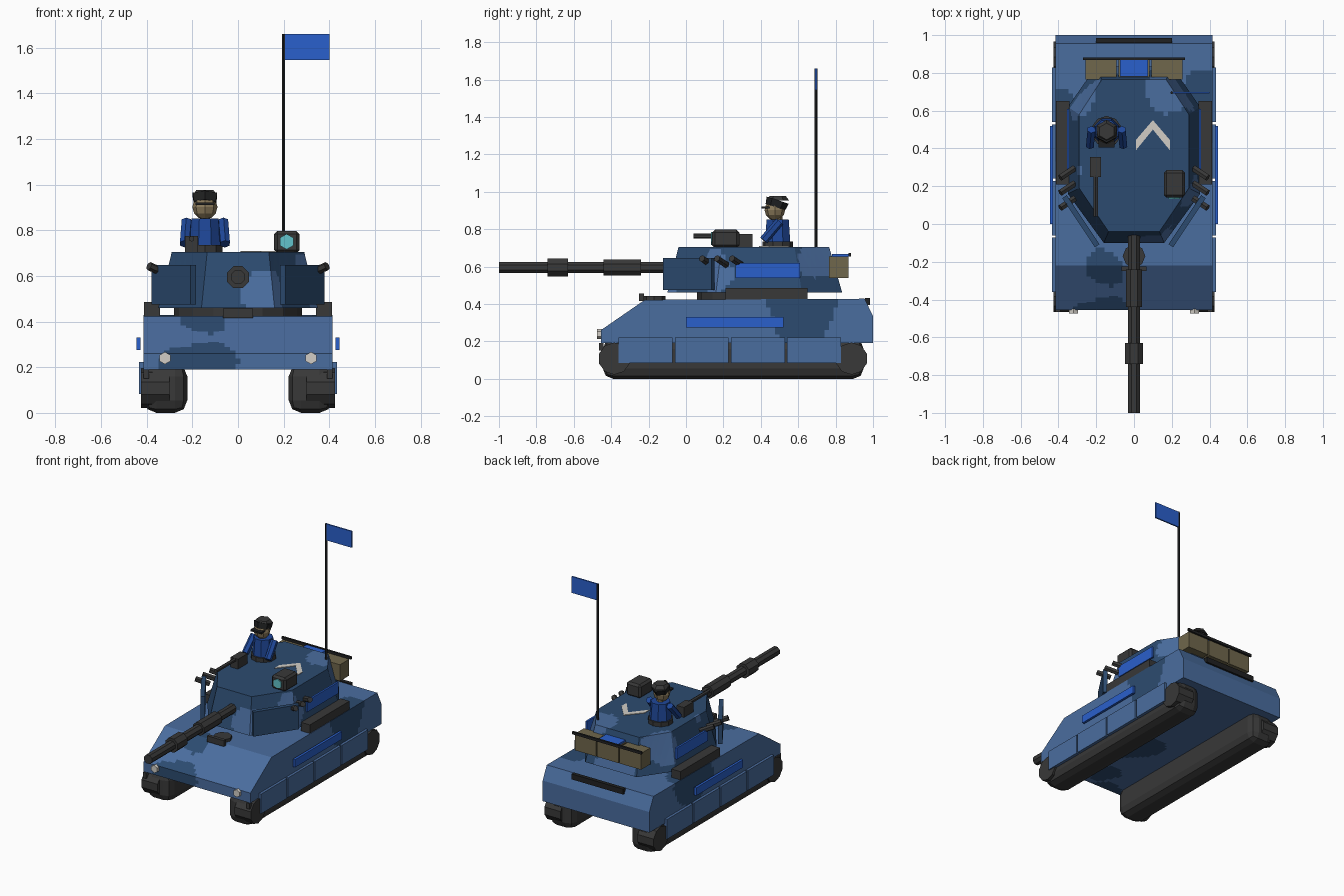
import bpy, bmesh, math
from mathutils import Vector, Matrix

if "Cube" in bpy.data.objects:
    bpy.data.objects.remove(bpy.data.objects["Cube"])


def material(name, hexa):
    m = bpy.data.materials.new(name)
    srgb = [int(hexa[i:i + 2], 16) / 255 for i in (0, 2, 4)]
    m.diffuse_color = [c / 12.92 if c <= 0.04 else ((c + 0.055) / 1.055) ** 2.4 for c in srgb] + [1]
    m.use_nodes = True
    m.node_tree.nodes["Principled BSDF"].inputs["Base Color"].default_value = m.diffuse_color
    return m


BLUE = material("armour blue", "4A6D9F")
NAVY = material("camouflage navy", "2C4B70")
ACCENT = material("bright blue", "2A60CC")
COAT = material("coat blue", "1F489A")
DARK = material("dark grey", "383838")
BLACK = material("near black", "202122")
KHAKI = material("khaki", "70674C")
SKIN = material("skin", "8C7B5C")
WHITE = material("off white", "D2CEC6")
CYAN = material("lens cyan", "62C4CC")


def finish(name, bm, *mats):
    bmesh.ops.recalc_face_normals(bm, faces=bm.faces)
    me = bpy.data.meshes.new(name)
    bm.to_mesh(me)
    bm.free()
    for m in mats:
        me.materials.append(m)
    ob = bpy.data.objects.new(name, me)
    bpy.context.collection.objects.link(ob)
    return ob


def box(name, lo, hi, mat, bevel=0, segs=1):
    lo, hi = Vector(lo), Vector(hi)
    bm = bmesh.new()
    bmesh.ops.create_cube(bm, size=1)
    for v in bm.verts:
        v.co = Vector(((lo[i] + hi[i]) / 2 + v.co[i] * (hi[i] - lo[i]) for i in range(3)))
    if bevel:
        bmesh.ops.bevel(bm, geom=bm.edges[:], offset=bevel, segments=segs, profile=0.5, affect='EDGES')
    return finish(name, bm, mat)


def side_box(name, s, x0, x1, y0, y1, z0, z1, mat, bevel=0, segs=1):
    a, b = sorted((s * x0, s * x1))
    return box(name, (a, y0, z0), (b, y1, z1), mat, bevel, segs)


def tube(name, p0, p1, r, mat, sides=8, r2=None, roll=0):
    p0, p1 = Vector(p0), Vector(p1)
    d = p1 - p0
    bm = bmesh.new()
    rot = d.to_track_quat('Z', 'Y').to_matrix().to_4x4()
    bmesh.ops.create_cone(bm, cap_ends=True, segments=sides, radius1=r, radius2=r if r2 is None else r2,
                          depth=d.length,
                          matrix=Matrix.Translation((p0 + p1) / 2) @ rot @ Matrix.Rotation(roll, 4, 'Z'))
    return finish(name, bm, mat)


def loft(a, b):
    """Closed solid between two matching rings of points."""
    bm = bmesh.new()
    va, vb = [bm.verts.new(p) for p in a], [bm.verts.new(p) for p in b]
    bm.faces.new(va)
    bm.faces.new(vb[::-1])
    n = len(va)
    for i in range(n):
        bm.faces.new((va[i], vb[i], vb[(i + 1) % n], va[(i + 1) % n]))
    return bm


def camouflage(bm, blobs, step=0.024):
    """Slice into small flat cells and paint those inside wobbly blobs with the second colour."""
    for axis, lo, hi in ((0, -0.42, 0.42), (1, -0.46, 1.0), (2, 0.19, 0.71)):
        no = Vector([float(i == axis) for i in range(3)])
        for k in range(1, int((hi - lo) / step) + 1):
            bmesh.ops.bisect_plane(bm, geom=bm.verts[:] + bm.edges[:] + bm.faces[:],
                                   plane_co=no * (lo + k * step), plane_no=no)
    for f in bm.faces:
        c = f.calc_center_median()
        wob = 0.025 * math.sin(17 * c.x + 11 * c.y) + 0.02 * math.sin(23 * c.z - 19 * c.y)
        f.material_index = int(any((c - Vector(b[:3])).length < b[3] + wob for b in blobs))


# Hull: side profile extruded across the width
prof = [(-0.455, 0.19), (-0.455, 0.26), (-0.22, 0.422), (0.955, 0.428), (1.0, 0.335), (1.0, 0.19)]
hull = loft([(-0.415, y, z) for y, z in prof], [(0.415, y, z) for y, z in prof])
camouflage(hull, [(0.43, 0.62, 0.38, 0.19), (-0.43, 0.5, 0.38, 0.19), (-0.17, -0.47, 0.2, 0.13),
                  (-0.17, -0.24, 0.42, 0.09), (0.1, 0.1, 0.19, 0.2), (0.02, -0.3, 0.19, 0.1)])
finish("hull", hull, BLUE, NAVY)

# Turret: tapered octagon
half_lo = [(0.16, -0.1), (0.35, 0.16), (0.35, 0.62), (0.2, 0.835)]
half_hi = [(0.135, -0.04), (0.29, 0.19), (0.29, 0.58), (0.17, 0.765)]
ring = lambda h, z: [(x, y, z) for x, y in h] + [(-x, y, z) for x, y in h[::-1]]
turret = loft(ring(half_lo, 0.46), ring(half_hi, 0.705))
camouflage(turret, [(0.12, -0.1, 0.5, 0.11), (0.22, 0.7, 0.66, 0.15), (-0.02, 0.84, 0.48, 0.15),
                    (-0.3, 0.7, 0.64, 0.14), (0.34, 0.1, 0.6, 0.12), (-0.3, 0.28, 0.7, 0.07)])
finish("turret", turret, NAVY, BLUE)
tube("turret_ring", (0, 0.34, 0.42), (0, 0.34, 0.465), 0.28, DARK, 16)

# Running gear and paired side parts
for s, tag in ((-1, "left"), (1, "right")):
    side_box(f"track_{tag}", s, 0.222, 0.412, -0.445, 0.95, 0, 0.215, DARK, 0.055, 2)
    for y, end in ((-0.383, "front"), (0.885, "rear")):
        tube(f"{end}_wheel_{tag}", (s * 0.3, y, 0.108), (s * 0.425, y, 0.108), 0.086, DARK, 10)
    for i in range(4):
        y = -0.36 + i * 0.3
        side_box(f"skirt_{tag}_{i}", s, 0.41, 0.433, y, y + 0.288, 0.083, 0.222, BLUE)
    side_box(f"hull_stripe_{tag}", s, 0.428, 0.445, 0.0, 0.52, 0.275, 0.33, ACCENT)
    side_box(f"turret_stripe_{tag}", s, 0.343, 0.356, 0.265, 0.61, 0.54, 0.62, ACCENT)
    side_box(f"hull_locker_{tag}", s, 0.342, 0.412, 0.21, 0.65, 0.425, 0.485, DARK)
    tube(f"headlight_{tag}", (s * 0.32, -0.45, 0.24), (s * 0.32, -0.475, 0.24), 0.027, WHITE, 6)
    side_box(f"front_bracket_{tag}", s, 0.39, 0.415, -0.465, -0.44, 0.15, 0.19, DARK)
    # Angled armour plate in front of the turret cheek
    p, q = Vector((s * 0.195, -0.115, 0)), Vector((s * 0.368, 0.145, 0))
    n = Vector((s * 0.012, -0.008, 0))
    quad = [p + n, q + n, q - n, p - n]
    finish(f"cheek_plate_{tag}", loft([v + Vector((0, 0, 0.475)) for v in quad],
                                      [v + Vector((0, 0, 0.647)) for v in quad]), NAVY)
    # Smoke launchers
    for i, y in enumerate((0.11, 0.19, 0.27)):
        tube(f"smoke_tube_{tag}_{i}", (s * 0.315, y + 0.025, 0.61), (s * 0.39, y - 0.025, 0.643), 0.019, DARK, 6)
    # Crew arms
    cx = -0.145 + s * 0.08
    tube(f"crew_arm_{tag}", (cx, 0.5, 0.84), (cx + s * 0.008, 0.415, 0.74), 0.024, COAT, 6)

# Main gun
for nm, y0, y1, r in (("gun_barrel", -0.05, -1.0, 0.033), ("gun_muzzle_sleeve", -0.63, -0.74, 0.052),
                      ("gun_middle_sleeve", -0.24, -0.44, 0.047)):
    tube(nm, (0, y0, 0.595), (0, y1, 0.595), r, DARK, 8, roll=math.pi / 8)

# Driver hatch and rear grille
tube("driver_hatch", (0, -0.17, 0.415), (0, -0.17, 0.443), 0.06, DARK, 8)
box("driver_periscope", (-0.065, -0.25, 0.415), (0.065, -0.225, 0.457), DARK)
box("rear_grille", (-0.2, 0.958, 0.395), (0.2, 0.985, 0.433), BLACK)

# Commander in the hatch
X, Y = -0.145, 0.49
tube("commander_hatch", (X, Y, 0.70), (X, Y, 0.735), 0.082, DARK, 10)
tube("crew_torso", (X, Y, 0.72), (X, Y, 0.852), 0.074, COAT, 8, 0.064, math.pi / 8)
tube("crew_neck", (X, Y, 0.845), (X, Y, 0.88), 0.025, SKIN, 6)
bm = bmesh.new()
bmesh.ops.create_uvsphere(bm, u_segments=8, v_segments=6, radius=0.055,
                          matrix=Matrix.Translation((X, Y - 0.015, 0.902)))
finish("crew_head", bm, SKIN)
tube("crew_cap_band", (X, Y - 0.012, 0.918), (X, Y, 0.955), 0.055, BLACK, 6, 0.062)
tube("crew_cap_top", (X, Y, 0.952), (X, Y, 0.976), 0.062, DARK, 6, 0.044)
box("crew_cap_peak", (X - 0.042, Y - 0.085, 0.91), (X + 0.042, Y - 0.04, 0.922), BLACK)

# Roof machine gun
box("machine_gun_body", (-0.232, 0.25, 0.70), (-0.175, 0.355, 0.775), DARK)
tube("machine_gun_barrel", (-0.203, 0.26, 0.763), (-0.203, 0.04, 0.763), 0.013, DARK, 6)

# Gunner sight
box("sight_housing", (0.158, 0.14, 0.70), (0.27, 0.285, 0.797), DARK, 0.014)
tube("sight_lens", (0.213, 0.145, 0.75), (0.213, 0.133, 0.75), 0.034, CYAN, 6)

# Antenna and pennant
tube("antenna", (0.2, 0.695, 0.69), (0.2, 0.695, 1.66), 0.008, BLACK, 6)
box("pennant", (0.2, 0.69, 1.545), (0.4, 0.70, 1.66), ACCENT)

# Stowage on the turret rear
for i, x in enumerate((-0.175, 0, 0.175)):
    box(f"stowage_box_{i}", (x - 0.083, 0.765, 0.54), (x + 0.083, 0.868, 0.655), KHAKI)
box("stowage_pad", (-0.075, 0.78, 0.655), (0.075, 0.868, 0.668), ACCENT)
box("stowage_rail", (-0.27, 0.868, 0.655), (0.27, 0.882, 0.673), BLACK)

# Painted chevron on the turret roof
chev = [(0.01, 0.39), (0.1, 0.5), (0.19, 0.39), (0.19, 0.445), (0.1, 0.55), (0.01, 0.445)]
finish("roof_chevron", loft([(x, y, 0.703) for x, y in chev], [(x, y, 0.709) for x, y in chev]), WHITE)
